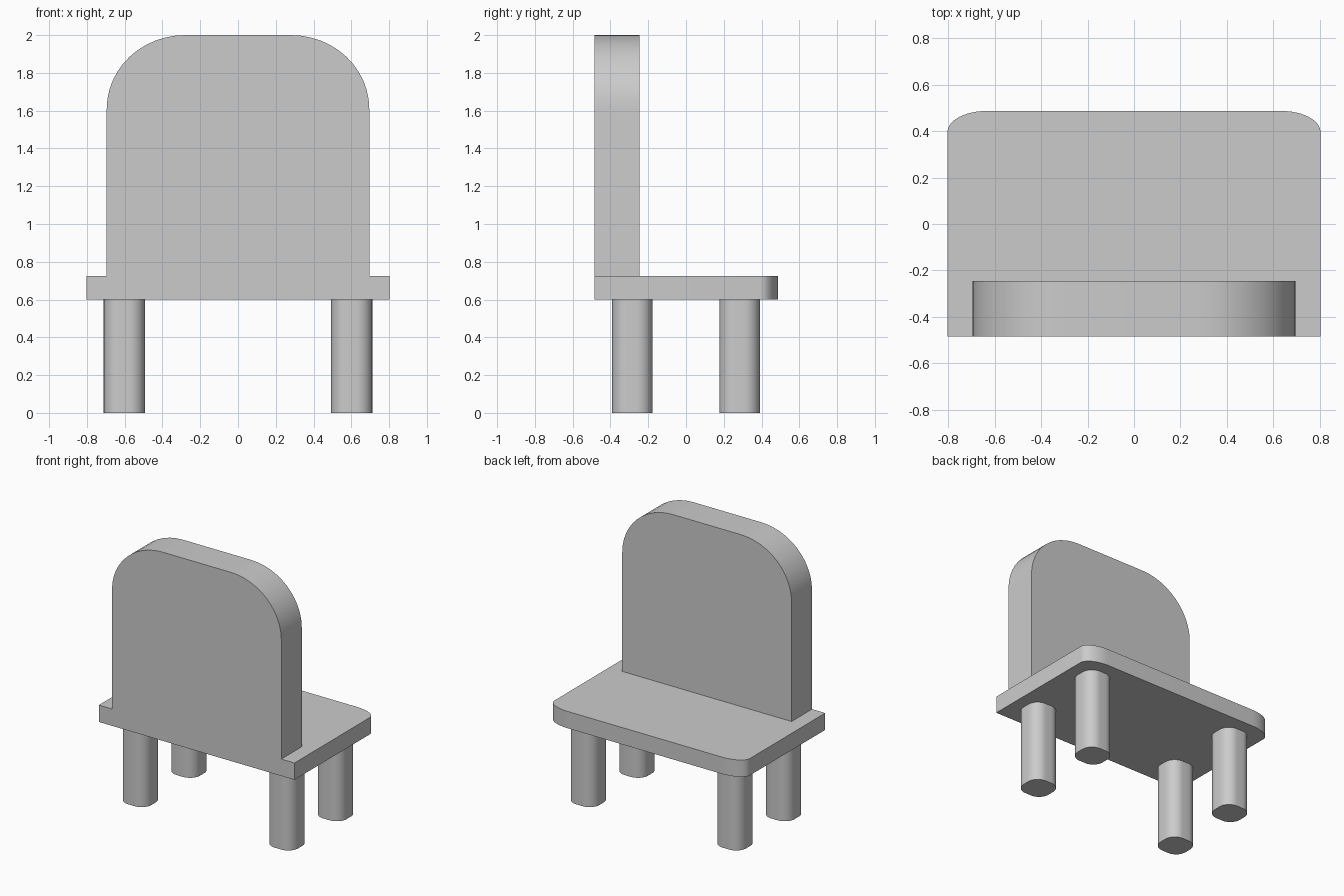
import bpy, math

cube = bpy.data.objects.get("Cube")
if cube:
    bpy.data.objects.remove(cube, do_unlink=True)

grey = bpy.data.materials.new("plain_grey")
grey.use_nodes = True
colour = (0.6, 0.6, 0.6, 1)
grey.diffuse_color = colour
grey.node_tree.nodes["Principled BSDF"].inputs["Base Color"].default_value = colour


def rounded_outline(half_w, low, high, rx, ry, round_low=False, steps=12):
    """Rectangle outline with elliptical corners on the high side, or on all."""
    arc = [(math.cos(i / steps * math.pi / 2), math.sin(i / steps * math.pi / 2))
           for i in range(steps + 1)]
    right = [(half_w - rx + rx * c, high - ry + ry * s) for c, s in arc]
    if round_low:
        right = [(half_w - rx + rx * c, low + ry - ry * s) for c, s in reversed(arc)] + right
    else:
        right = [(half_w, low)] + right
    return right + [(-x, y) for x, y in reversed(right)]


def extrude(name, outline, start, end, place):
    """Solid prism from an outline; place maps (u, v, depth) to a position."""
    n = len(outline)
    verts = [place(u, v, d) for d in (start, end) for u, v in outline]
    faces = [list(range(n))[::-1], list(range(n, 2 * n))]
    faces += [[i, (i + 1) % n, (i + 1) % n + n, i + n] for i in range(n)]
    mesh = bpy.data.meshes.new(name)
    mesh.from_pydata(verts, [], faces)
    mesh.materials.append(grey)
    obj = bpy.data.objects.new(name, mesh)
    bpy.context.collection.objects.link(obj)
    bpy.ops.object.select_all(action="DESELECT")
    obj.select_set(True)
    bpy.context.view_layer.objects.active = obj
    # Consistent outward normals, then smooth curves with sharp rims
    bpy.ops.object.mode_set(mode="EDIT")
    bpy.ops.mesh.select_all(action="SELECT")
    bpy.ops.mesh.normals_make_consistent(inside=False)
    bpy.ops.object.mode_set(mode="OBJECT")
    bpy.ops.object.shade_smooth_by_angle(angle=math.radians(30))
    return obj


# Seat slab, rounded at the sitting edge
extrude("seat", rounded_outline(0.803, -0.485, 0.487, 0.17, 0.09),
        0.6, 0.725, lambda u, v, d: (u, v, d))

# Upright backrest with rounded shoulders
extrude("backrest", rounded_outline(0.695, 0.725, 2.0, 0.415, 0.39),
        -0.485, -0.245, lambda u, v, d: (u, d, v))

# Four stout legs with rounded square section
leg = rounded_outline(0.109, -0.107, 0.107, 0.083, 0.083, round_low=True)
for side, sx in (("left", 1), ("right", -1)):
    for end, sy in (("front", -1), ("back", 1)):
        extrude(f"{end}_{side}_leg", leg, 0, 0.6,
                lambda u, v, d: (u + 0.602 * sx, v + 0.284 * sy, d))
